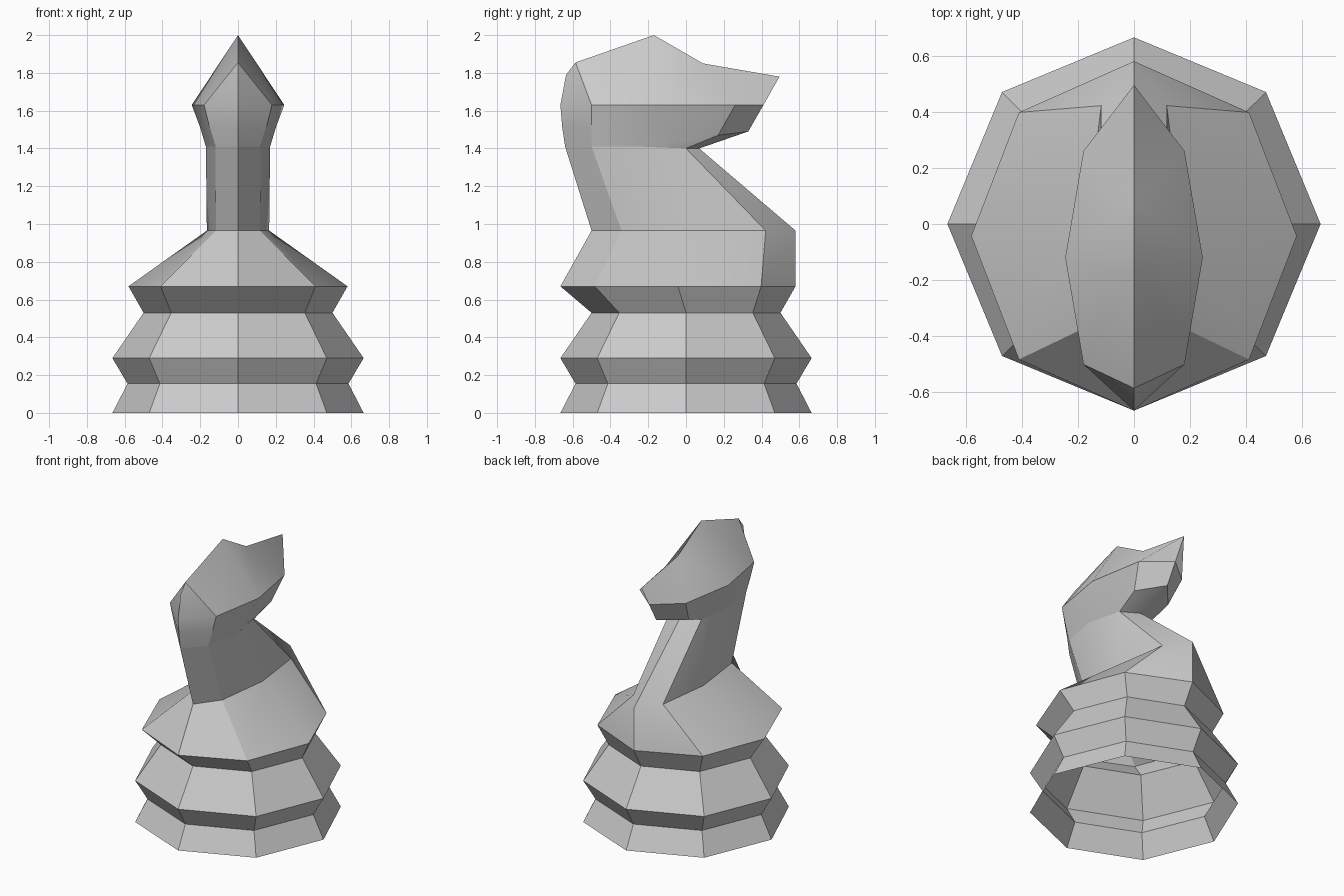
import bpy
import bmesh
import math

cube = bpy.data.objects.get("Cube")
if cube:
    bpy.data.objects.remove(cube, do_unlink=True)

# One plain grey for the whole piece
grey = bpy.data.materials.new("stone_grey")
grey.use_nodes = True
colour = (0.6, 0.6, 0.6, 1)
grey.diffuse_color = colour
grey.node_tree.nodes["Principled BSDF"].inputs["Base Color"].default_value = colour


def octagon(z, rx, front, back):
    """Half of an eight-sided ring, from the snout side round to the back."""
    mid, ry = (front + back) / 2, (front - back) / 2
    return [(rx * math.sin(i * math.pi / 4), mid + ry * math.cos(i * math.pi / 4), z)
            for i in range(5)]


def half_shell(name, rings):
    """Bridge half rings into a skin and mirror it across x."""
    bm = bmesh.new()
    rows = [[bm.verts.new(p) for p in ring] for ring in rings]
    for low, high in zip(rows, rows[1:]):
        for i in range(4):
            bm.faces.new((low[i + 1], low[i], high[i], high[i + 1]))
    bmesh.ops.mirror(bm, geom=bm.verts[:] + bm.edges[:] + bm.faces[:],
                     axis='X', merge_dist=0.001)
    bmesh.ops.remove_doubles(bm, verts=bm.verts, dist=0.001)
    bmesh.ops.recalc_face_normals(bm, faces=bm.faces)
    mesh = bpy.data.meshes.new(name)
    bm.to_mesh(mesh)
    bm.free()
    mesh.materials.append(grey)
    obj = bpy.data.objects.new(name, mesh)
    bpy.context.collection.objects.link(obj)
    bpy.ops.object.select_all(action='DESELECT')
    obj.select_set(True)
    bpy.context.view_layer.objects.active = obj
    bpy.ops.object.shade_smooth_by_angle(angle=math.radians(30))
    return obj


# Rings where the parts meet
waist = octagon(0.53, 0.5, 0.5, -0.5)
collar = octagon(0.965, 0.165, 0.58, -0.5)
throat = [(0, 0.07, 1.4), (0.12, 0, 1.4), (0.17, -0.25, 1.41),
          (0.12, -0.5, 1.41), (0, -0.64, 1.41)]

# Pleated base, open underneath
half_shell("base", [octagon(0, 0.665, 0.665, -0.665),
                    octagon(0.155, 0.585, 0.585, -0.585),
                    octagon(0.29, 0.665, 0.665, -0.665), waist])

# Shoulder and leaning neck
half_shell("shoulder_and_neck", [waist, octagon(0.67, 0.58, 0.58, -0.665),
                                 collar, throat])

# Head: jaw, widest cheek line, then the sharp crest
jaw = [(0, 0.33, 1.49), (0.14, 0.17, 1.47), (0.2, -0.19, 1.51),
       (0.15, -0.5, 1.51), (0, -0.655, 1.51)]
cheek = [(0, 0.41, 1.63), (0.18, 0.26, 1.63), (0.245, -0.12, 1.63),
         (0.18, -0.5, 1.63), (0, -0.665, 1.63)]
crest = [(0, 0.495, 1.78), (0, 0.09, 1.85), (0, -0.17, 2),
         (0, -0.585, 1.855), (0, -0.635, 1.79)]
half_shell("head", [throat, jaw, cheek, crest])
